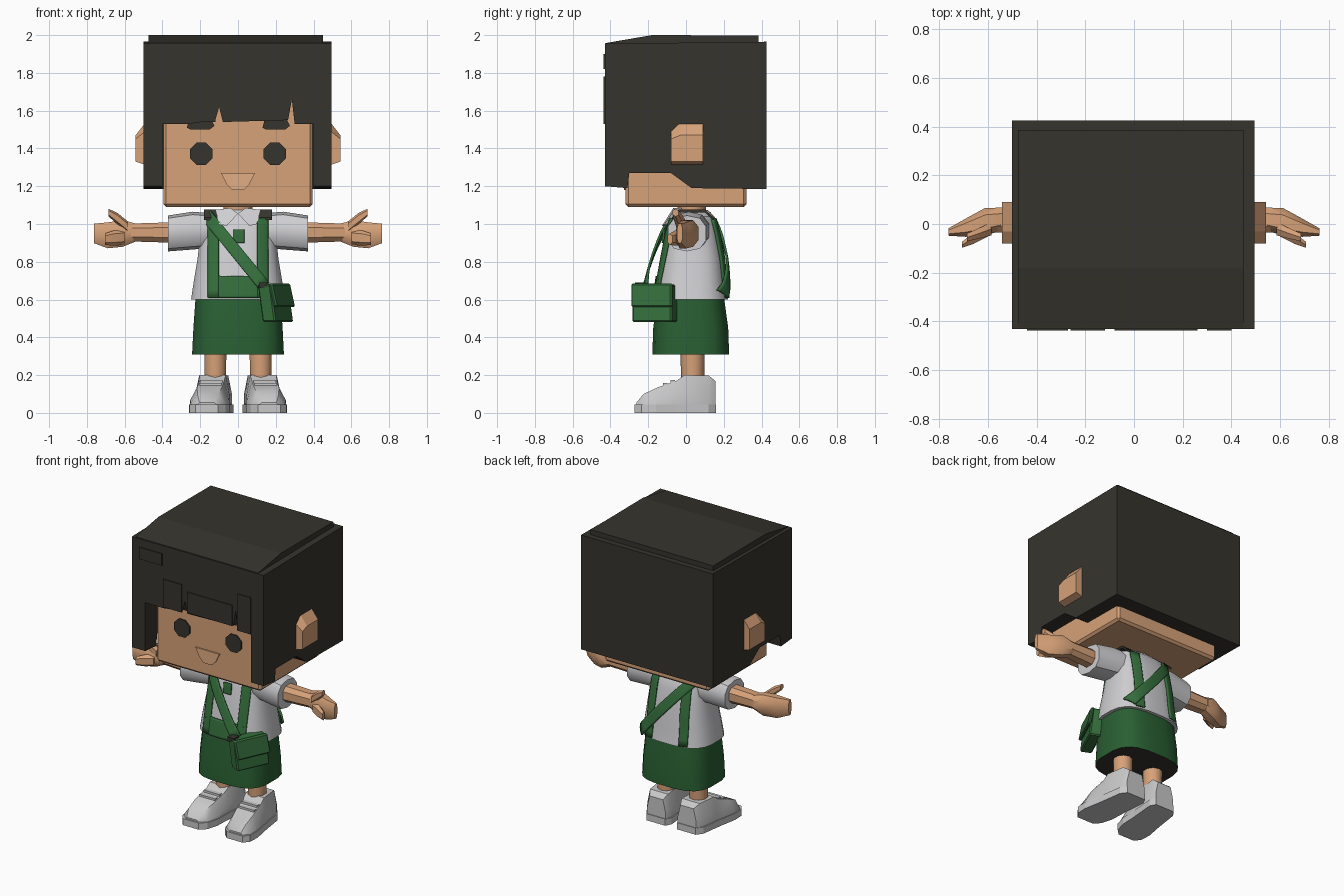
import bpy, bmesh, math
from mathutils import Vector

if "Cube" in bpy.data.objects:
    bpy.data.objects.remove(bpy.data.objects["Cube"])

def material(name, rgb):
    m = bpy.data.materials.new(name)
    m.diffuse_color = (*rgb, 1)
    m.use_nodes = True
    m.node_tree.nodes["Principled BSDF"].inputs["Base Color"].default_value = m.diffuse_color
    return m

HAIR = material("dark hair", (0.036, 0.034, 0.026))
SKIN = material("skin", (0.68, 0.36, 0.19))
LIP = material("light skin", (0.76, 0.42, 0.23))
SHIRT = material("shirt white", (0.62, 0.62, 0.64))
SHOE = material("shoe white", (0.58, 0.58, 0.59))
GREEN = material("strap green", (0.035, 0.155, 0.045))
SHORTS = material("shorts green", (0.022, 0.115, 0.032))

def finish(name, bm, mat, smooth=None, bevel=0):
    bmesh.ops.recalc_face_normals(bm, faces=bm.faces)
    me = bpy.data.meshes.new(name)
    bm.to_mesh(me)
    bm.free()
    me.materials.append(mat)
    ob = bpy.data.objects.new(name, me)
    bpy.context.collection.objects.link(ob)
    if bevel:
        mod = ob.modifiers.new("bevel", 'BEVEL')
        mod.width, mod.segments = bevel, 1
    if smooth:
        bpy.ops.object.select_all(action='DESELECT')
        ob.select_set(True)
        bpy.context.view_layer.objects.active = ob
        bpy.ops.object.shade_smooth_by_angle(angle=math.radians(smooth))
    return ob

def loft(name, sections, mat, smooth=None, bevel=0):
    """Skin a row of equal-length closed sections and cap both ends."""
    bm = bmesh.new()
    rows = [[bm.verts.new(p) for p in s] for s in sections]
    n = len(rows[0])
    for a, b in zip(rows, rows[1:]):
        for i in range(n):
            bm.faces.new((a[i], a[(i + 1) % n], b[(i + 1) % n], b[i]))
    bm.faces.new(rows[0])
    bm.faces.new(rows[-1][::-1])
    return finish(name, bm, mat, smooth, bevel)

def prism(name, pts, axis, a, b, mat, bevel=0):
    """Extrude a 2D outline along an axis from a to b."""
    def place(p, t):
        return {'x': (t, p[0], p[1]), 'y': (p[0], t, p[1]), 'z': (p[0], p[1], t)}[axis]
    return loft(name, [[place(p, t) for p in pts] for t in (a, b)], mat, None, bevel)

def rect(u0, u1, v0, v1):
    return [(u0, v0), (u1, v0), (u1, v1), (u0, v1)]

def oval(ru, rv, n, power=1.0):
    out = []
    for i in range(n):
        t = 2 * math.pi * (i + 0.5) / n
        c, s = math.cos(t), math.sin(t)
        out.append((math.copysign(abs(c) ** power, c) * ru, math.copysign(abs(s) ** power, s) * rv))
    return out

def tower(name, rings, mat, n=16, power=0.7, x=0):
    """Upright loft; rings are (z, centre y, radius x, radius y)."""
    return loft(name, [[(x + u, cy + v, z) for u, v in oval(rx, ry, n, power)]
                       for z, cy, rx, ry in rings], mat, 40)

def limb(name, rings, mat, side, n=8, power=0.8):
    """Sideways loft; rings are (x, centre y, centre z, radius y, radius z)."""
    return loft(name, [[(side * x, cy + u, cz + v) for u, v in oval(ry, rz, n, power)]
                       for x, cy, cz, ry, rz in rings], mat, 40)

# Head
prism("head", rect(-.395, .395, -.32, .32), 'z', 1.09, 1.66, SKIN, .015)

# Hair: block with the face hollow and fringe notches cut out
hair = prism("hair", [(-.43, 1.2), (-.31, 1.19), (-.3, 1.27), (-.08, 1.27), (.03, 1.19),
                      (.425, 1.185), (.425, 1.965), (-.43, 1.955)], 'x', -.5, .495, HAIR)
cutter = prism("hair_cutter", [(-.4, 1), (.4, 1), (.4, 1.53), (.3, 1.53), (.285, 1.66), (.265, 1.55),
                               (-.08, 1.54), (-.1, 1.62), (-.12, 1.55), (-.26, 1.53), (-.4, 1.53)],
               'y', -.5, .31, HAIR)
mod = hair.modifiers.new("face_hollow", 'BOOLEAN')
mod.object, mod.operation, mod.solver = cutter, 'DIFFERENCE', 'EXACT'
bpy.context.view_layer.objects.active = hair
bpy.ops.object.modifier_apply(modifier=mod.name)
bpy.data.objects.remove(cutter)
prism("hair_crown", [(-.425, 1.95), (.385, 1.95), (.385, 1.998), (-.18, 2.0), (-.425, 1.958)],
      'x', -.475, .45, HAIR)
for i, r in enumerate([(-.26, -.12, 1.54, 1.73), (-.08, .26, 1.55, 1.69),
                       (.3, .4, 1.53, 1.78), (-.44, -.27, 1.82, 1.9)]):
    prism(f"fringe_lock_{i + 1}", rect(*r), 'y', -.437, -.428, HAIR)

# Ears and face details
for s in (-1, 1):
    loft("ear", [[(s * .48, y, z) for y, z in [(-.08, 1.31), (.09, 1.31), (.09, 1.55), (-.03, 1.55), (-.08, 1.5)]],
                 [(s * .542, y, z) for y, z in [(-.08, 1.33), (.09, 1.33), (.09, 1.47), (-.03, 1.47), (-.08, 1.45)]]], SKIN)
    prism("eye", [(s * .195 + u, 1.372 + v) for u, v in oval(.064, .064, 8)], 'y', -.328, -.319, HAIR)
    prism("brow", [(s * .2 + u, z) for u, z in [(-.07, 1.51), (-.05, 1.5), (.05, 1.5), (.075, 1.52), (.06, 1.55), (-.06, 1.55)]],
          'y', -.328, -.319, HAIR)
prism("mouth", [(-.09, 1.27), (-.06, 1.21), (-.03, 1.18), (.03, 1.18), (.06, 1.21), (.09, 1.27)],
      'y', -.329, -.319, LIP)

# Neck and shirt
tower("neck", [(1.0, .03, .08, .075), (1.1, .03, .08, .075)], SKIN, 10, 1)
BODY = [(.6, .03, .25, .195), (.7, .03, .235, .18), (.82, .035, .215, .165),
        (.95, .035, .2, .14), (1.04, .035, .19, .115), (1.075, .035, .12, .08)]
POWER = .7
tower("shirt", BODY, SHIRT, 24, POWER)

def body_y(x, z, side):
    """Depth of the shirt surface on the front (-1) or back (1)."""
    z = min(max(z, BODY[0][0]), 1.05)
    for a, b in zip(BODY, BODY[1:]):
        if a[0] <= z <= b[0]:
            t = (z - a[0]) / (b[0] - a[0])
            cy, rx, ry = (p + (q - p) * t for p, q in zip(a[1:], b[1:]))
            k = max(0, 1 - min(1, abs(x) / rx) ** (2 / POWER)) ** (POWER / 2)
            return cy + side * ry * max(k, .3)

def ribbon(name, start, end, half, side, lift=0, mat=GREEN):
    """Cloth band on the shirt between two (x, z) points; lift pulls the end away."""
    bm = bmesh.new()
    a, b = Vector(start), Vector(end)
    d = (b - a).normalized()
    rows, cols = 10, 6
    grid = []
    for i in range(rows + 1):
        t = i / rows
        row = []
        for j in range(cols + 1):
            p = a.lerp(b, t) + Vector((d.y, -d.x)) * half * (2 * j / cols - 1)
            row.append(bm.verts.new((p.x, body_y(p.x, p.y, side) + side * (.008 + lift * t), p.y)))
        grid.append(row)
    for r, q in zip(grid, grid[1:]):
        for j in range(cols):
            bm.faces.new((r[j], r[j + 1], q[j + 1], q[j]))
    ob = finish(name, bm, mat, 40)
    m = ob.modifiers.new("thickness", 'SOLIDIFY')
    m.thickness, m.offset = .012, 0

# Braces, waist panel, tie and bag strap
for s in (-1, 1):
    ribbon("front_brace", (s * .13, .61), (s * .13, 1.03), .028, -1)
    ribbon("back_brace", (s * .13, .61), (s * .12, 1.03), .028, 1)
    x = s * .145
    loft("shoulder_strap", [[(x - .035, y, z), (x + .035, y, z), (x + .035, y, z + .014), (x - .035, y, z + .014)]
                            for y, z in [(-.075, 1.02), (-.04, 1.062), (.1, 1.062), (.145, 1.02)]], HAIR)
ribbon("waist_panel", (0, .61), (0, .725), .14, -1)
ribbon("tie", (.005, .9), (.005, .97), .028, -1, .008)
ribbon("bag_strap_front", (-.17, 1.05), (.14, .67), .032, -1, .07)
ribbon("bag_strap_back", (-.16, 1.04), (.2, .63), .032, 1, .02)

# Collar flaps
for s in (-1, 1):
    flap = [(.0, -.07, 1.055), (.04, -.055, 1.085), (.12, -.05, 1.075), (.1, -.1, 1.0), (.06, -.115, .99)]
    loft("collar", [[(s * x, y + o, z) for x, y, z in flap] for o in (-.012, .03)], SHIRT)

# Bag with flap, turned to sit on the hip
def bag_box(name, w, d, z0, z1, mat, out=0):
    wide, deep = Vector((.42, .91, 0)), Vector((.91, -.42, 0))
    def ring(z, k):
        c = Vector((.2 + k, -.165, z)) + deep * out
        return [c + wide * (a * w) + deep * (b * d) for a, b in [(-1, -1), (1, -1), (1, 1), (-1, 1)]]
    loft(name, [ring(z0, .012), ring(z1, -.015)], mat, None, .008)
bag_box("bag", .115, .038, .48, .68, GREEN)
bag_box("bag_flap", .118, .012, .56, .685, GREEN, .036)
prism("bag_buckle", rect(.11, .16, -.27, -.22), 'z', .66, .69, HAIR)

# Shorts with a dark inside
shorts = tower("shorts", [(.31, .025, .245, .205), (.45, .025, .238, .2), (.63, .025, .225, .175)], SHORTS, 20, .65)
shorts.data.materials.append(HAIR)
for f in shorts.data.polygons:
    if f.normal.z < -.9:
        f.material_index = 1

# Arms, hands, legs and shoes, mirrored
for s in (-1, 1):
    limb("sleeve", [(.12, .03, .965, .1, .09), (.24, .015, .965, .105, .1), (.37, .005, .95, .105, .095)], SHIRT, s, 10)
    limb("arm", [(.33, .01, .955, .06, .058), (.58, .015, .955, .052, .05)], SKIN, s)
    limb("hand", [(.54, .02, .955, .05, .05), (.61, .01, .95, .06, .075),
                  (.69, -.015, .94, .04, .073), (.762, -.033, .95, .016, .055)], SKIN, s)
    limb("thumb", [(.585, -.02, .985, .03, .03), (.64, -.04, 1.03, .024, .03), (.685, -.055, 1.06, .018, .02)], SKIN, s, 6)
    limb("curled_finger", [(.6, -.025, .93, .03, .04), (.66, -.06, .925, .025, .04), (.705, -.085, .92, .014, .03)], SKIN, s, 6)
    tower("leg", [(.12, .035, .058, .06), (.35, .035, .062, .065)], SKIN, 10, 1, s * .12)

    def foot(y):
        return .115 + .05 * (.16 - y) / .43
    # Shoe sections: y, half width, top height, top half width
    upper = [(.155, .07, .17, .05), (.12, .088, .198, .068), (-.01, .092, .2, .07), (-.05, .096, .17, .066),
             (-.15, .102, .135, .066), (-.225, .09, .1, .055), (-.262, .06, .055, .04)]
    loft("shoe", [[(s * (foot(y) + u), y, z) for u, z in
                   [(-w, .02), (w, .02), (w, h * .5), (t, h), (-t, h), (-w, h * .5)]]
                  for y, w, h, t in upper], SHOE, 35)
    outline = [(.16, .07), (.12, .095), (-.05, .1), (-.16, .108), (-.235, .095), (-.273, .06)]
    prism("sole", [(s * (foot(y) + w), y) for y, w in outline] +
          [(s * (foot(y) - w), y) for y, w in outline[::-1]], 'z', 0, .045, SHOE)
    for y, z in ((-.07, .165), (-.11, .15)):
        c = foot(y)
        prism("lace", [(s * (c + u), y + v) for u, v in rect(-.06, .06, -.013, .013)], 'z', z - .02, z + .008, SHOE)
